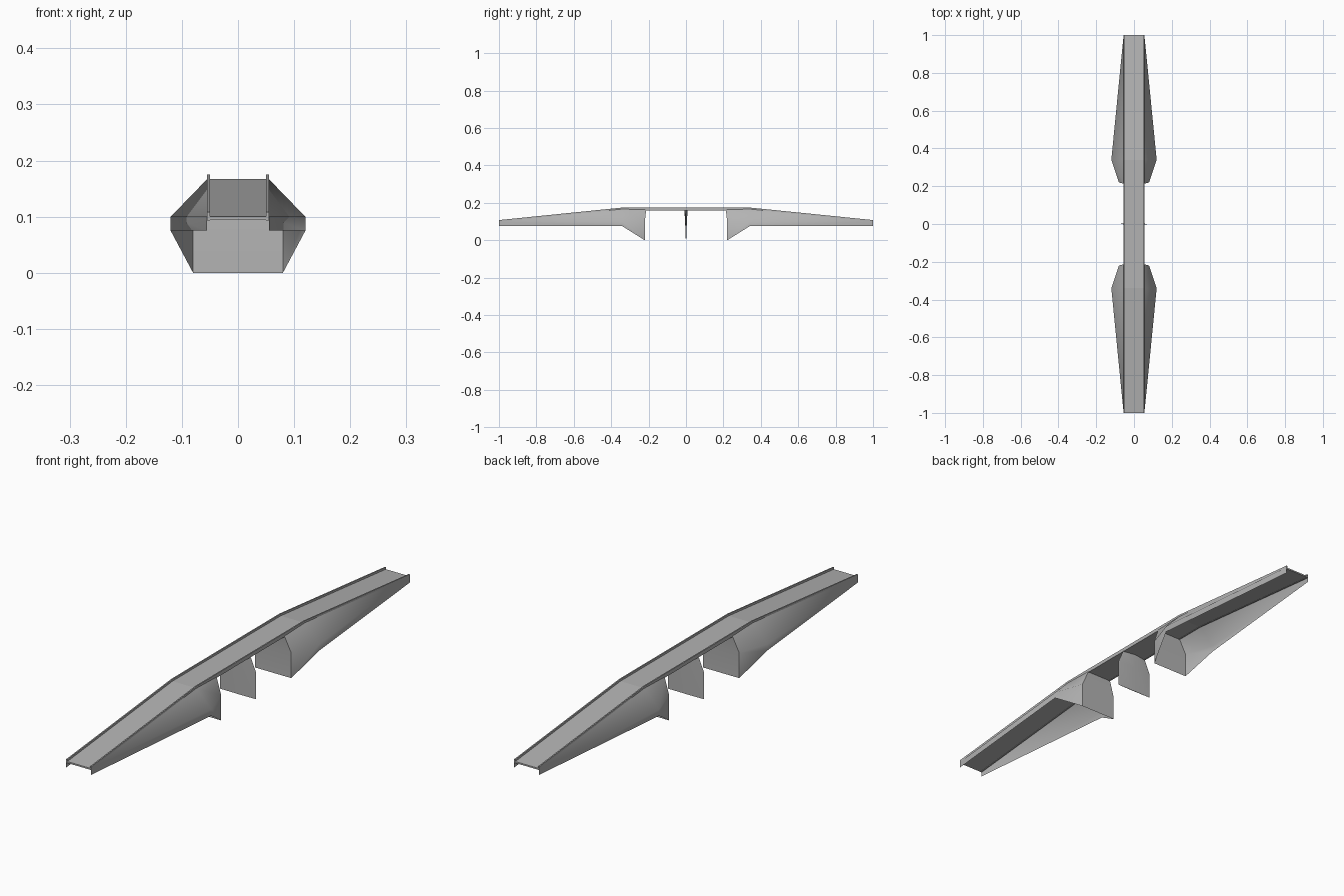
import bpy

cube = bpy.data.objects.get("Cube")
if cube:
    bpy.data.objects.remove(cube)

concrete = bpy.data.materials.new("concrete_grey")
concrete.use_nodes = True
GREY = (0.45, 0.45, 0.45, 1)
concrete.diffuse_color = GREY
concrete.node_tree.nodes["Principled BSDF"].inputs["Base Color"].default_value = GREY

DECK_X = 0.055    # half width of the deck
PIER_X = 0.08     # half width of the pier feet
FLARE_X = 0.12    # widest half width of the side skirts
KINK_Y = 0.34     # where ramp meets the level span
PIER_Y = 0.22
TOP, END = 0.167, 0.1
SKIRT = 0.075     # lower edge of the skirts


def make(name, rows, smooth=None, closed=False):
    """Skin equal-length rows of points with quads."""
    n = len(rows[0])
    verts = [p for row in rows for p in row]
    faces = []
    for r in range(len(rows) - 1):
        for i in range(n if closed else n - 1):
            j = (i + 1) % n
            faces.append((r * n + i, r * n + j, (r + 1) * n + j, (r + 1) * n + i))
    if closed:
        faces.append(tuple(reversed(range(n))))
        faces.append(tuple(range(len(verts) - n, len(verts))))
    mesh = bpy.data.meshes.new(name)
    mesh.from_pydata(verts, [], faces)
    mesh.materials.append(concrete)
    obj = bpy.data.objects.new(name, mesh)
    bpy.context.collection.objects.link(obj)
    bpy.ops.object.select_all(action="DESELECT")
    obj.select_set(True)
    bpy.context.view_layer.objects.active = obj
    bpy.ops.object.mode_set(mode="EDIT")
    bpy.ops.mesh.select_all(action="SELECT")
    bpy.ops.mesh.remove_doubles(threshold=0.00005)
    bpy.ops.mesh.normals_make_consistent(inside=False)
    bpy.ops.object.mode_set(mode="OBJECT")
    if smooth:
        bpy.ops.object.shade_smooth_by_angle(angle=smooth)
    return obj


def beam(name, x0, x1, low, high):
    """Rectangular strip that follows the rise and fall of the bridge."""
    path = [(-1, END), (-KINK_Y, TOP), (KINK_Y, TOP), (1, END)]
    rows = [[(x0, y, z + low), (x1, y, z + low), (x1, y, z + high), (x0, y, z + high)]
            for y, z in path]
    return make(name, rows, closed=True)


# Roadway and its two raised kerbs
beam("deck", -DECK_X, DECK_X, -0.006, 0)
for side, s in (("left", 1), ("right", -1)):
    beam(side + "_kerb", s * (DECK_X - 0.005), s * DECK_X, -0.007, 0.008)

# Flared approach skirts, each closed by a pier wall towards the middle
for end, e in (("front", -1), ("back", 1)):
    pier = [(DECK_X, PIER_Y - 0.007, TOP - 0.004), (PIER_X, PIER_Y, END), (PIER_X, PIER_Y, 0)]
    flare = [(DECK_X, KINK_Y, TOP), (FLARE_X, KINK_Y, END), (FLARE_X, KINK_Y, SKIRT)]
    tip = [(DECK_X, 1, END), (DECK_X, 1, END), (DECK_X, 1, SKIRT)]
    stations = [tip, flare, pier]
    rows = [[(x, e * y, z) for x, y, z in row] for row in stations]
    rows += [[(-x, e * y, z) for x, y, z in row] for row in reversed(stations)]
    make(end + "_abutment", rows, smooth=1.2)

# Central pillar: a blade, thick in the middle and sharp at its sides
levels = [(DECK_X, TOP - 0.004, 0.009), (PIER_X, END + 0.005, 0.005), (PIER_X, 0, 0.001)]
blade = [[(-x, 0, z), (0, -t, z), (x, 0, z), (0, t, z)] for x, z, t in levels]
make("central_pillar", blade, smooth=0.5, closed=True)
